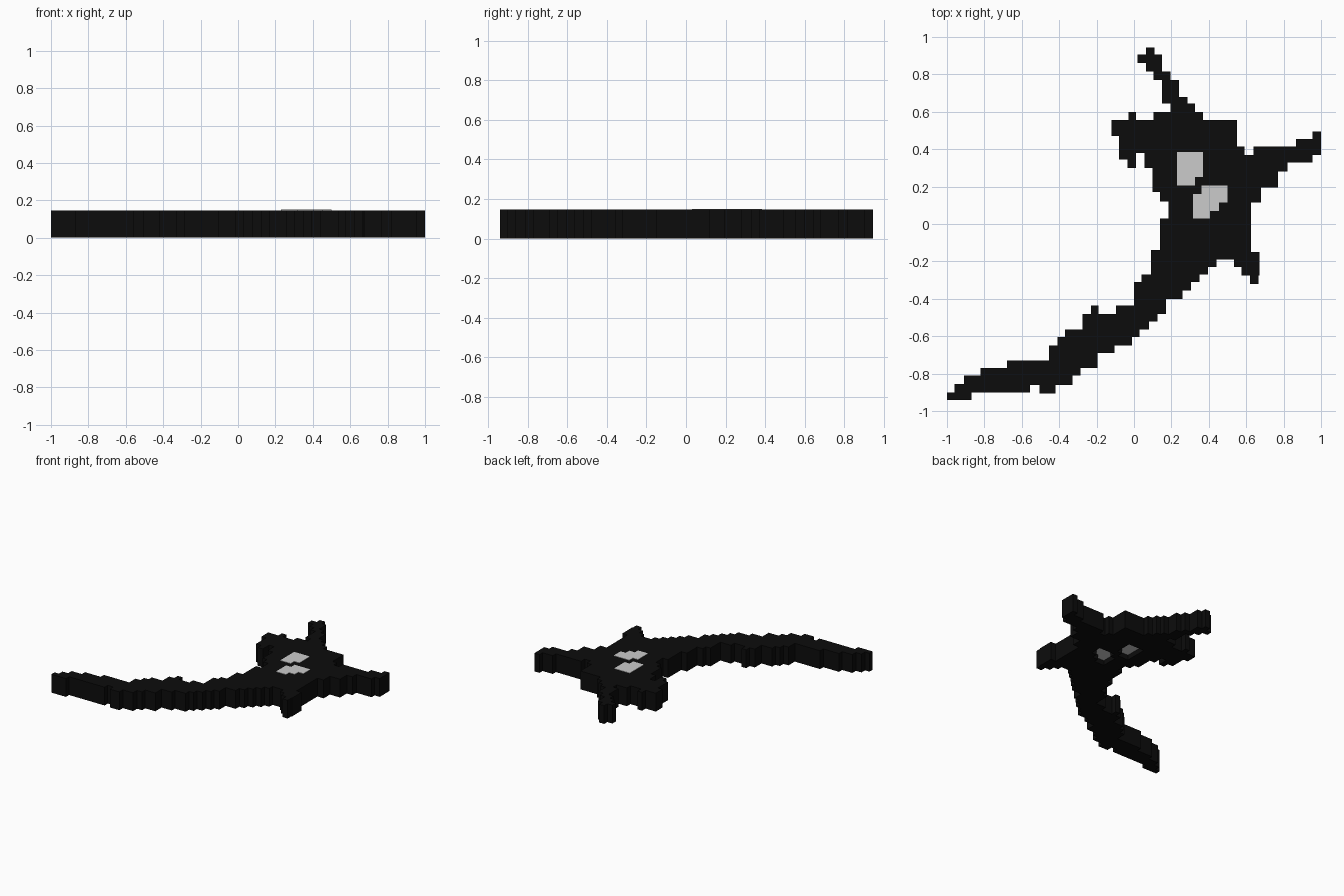
import bpy
import bmesh

cube = bpy.data.objects.get("Cube")
if cube:
    bpy.data.objects.remove(cube, do_unlink=True)

BODY_TOP = 0.147
EYE_TOP = 0.15
EYE_RECESS = 0.04


def make_material(name, value):
    mat = bpy.data.materials.new(name)
    mat.use_nodes = True
    color = (value, value, value, 1.0)
    mat.diffuse_color = color
    shader = mat.node_tree.nodes["Principled BSDF"]
    shader.inputs["Base Color"].default_value = color
    shader.inputs["Roughness"].default_value = 0.8
    return mat


def stepped_outline(top, rows):
    """Outline of stacked rows, in hundredths: each is (bottom, left, right)."""
    left_side, right_side = [], []
    for bottom, left, right in rows:
        left_side += [(left, top), (left, bottom)]
        right_side += [(right, top), (right, bottom)]
        top = bottom
    loop = left_side + right_side[::-1]
    # Drop repeated points and points in the middle of straight runs
    clean = []
    for i, p in enumerate(loop):
        a, b = loop[i - 1], loop[(i + 1) % len(loop)]
        straight = any(a[k] == p[k] == b[k] for k in (0, 1))
        if p != a and not straight:
            clean.append((p[0] / 100, p[1] / 100))
    return clean


def make_slab(name, top, rows, mat, low=0.0, high=BODY_TOP):
    """Extrude a stepped outline between two heights."""
    bm = bmesh.new()
    face = bm.faces.new([bm.verts.new((x, y, low)) for x, y in stepped_outline(top, rows)])
    result = bmesh.ops.extrude_face_region(bm, geom=[face])
    lifted = [v for v in result["geom"] if isinstance(v, bmesh.types.BMVert)]
    bmesh.ops.translate(bm, verts=lifted, vec=(0, 0, high - low))
    bmesh.ops.recalc_face_normals(bm, faces=bm.faces)
    mesh = bpy.data.meshes.new(name)
    bm.to_mesh(mesh)
    bm.free()
    mesh.materials.append(mat)
    obj = bpy.data.objects.new(name, mesh)
    bpy.context.collection.objects.link(obj)
    return obj


def cut(target, cutter):
    """Cut one slab out of another and discard the cutter."""
    mod = target.modifiers.new("cut", "BOOLEAN")
    mod.operation = "DIFFERENCE"
    mod.solver = "EXACT"
    mod.object = cutter
    bpy.context.view_layer.objects.active = target
    bpy.ops.object.modifier_apply(modifier=mod.name)
    bpy.data.objects.remove(cutter, do_unlink=True)


black = make_material("black", 0.0037)
pale = make_material("pale grey", 0.6)

# Thin horn at the back
make_slab("horn", 94.5, [
    (90.5, 6.5, 11), (86, 2, 15), (81.5, 6.5, 15), (77, 10.5, 19.5),
    (68, 15, 24), (64.5, 15, 28.5), (60, 19.5, 32.5)], black)

# Head and torso
body = make_slab("body", 60, [
    (55.5, 10.5, 37), (41.5, 5.5, 55), (30, 5.5, 59), (17, 10, 59),
    (12, 14, 62.5), (3, 18.5, 62.5), (-14, 14, 62.5), (-19, 9, 62.5),
    (-23, 9, 44), (-27, 9, 39.5)], black)

# Right hand with its fingers
make_slab("right_hand", 55.5, [(47, -12, 6), (38, -8, 6)], black)
make_slab("right_thumb", 60, [(55.5, -3, 1)], black)
make_slab("right_finger", 38, [(34.5, -8, 1), (30, -3.5, 1)], black)

# Left arm
make_slab("left_arm", 49.5, [
    (45.5, 95.5, 100), (41.5, 86.5, 100), (37, 64, 100), (33, 59, 95.5),
    (28, 59, 82), (19.5, 59, 77), (11.5, 59, 68)], black)

# Left foot
make_slab("left_foot", -15, [
    (-19, 53.5, 67), (-23, 53.5, 67), (-27.5, 57.5, 67), (-32, 62, 66.5)], black)

# Long tail sweeping to the front
make_slab("tail", -27, [
    (-31, 4, 35), (-35.5, 0, 30.5), (-40, 0, 26), (-43.5, 0, 17),
    (-48, -9.5, 17), (-52, -27.5, 12.5), (-56.5, -27.5, 8), (-60.5, -37, 3),
    (-65, -41, -1), (-69, -45.5, -10.5), (-73, -45.5, -19.5),
    (-77, -68, -19.5), (-81, -82, -28.5), (-86, -91, -33)], black)
make_slab("tail_tip", -85.5, [
    (-90, -96, -55.5), (-94, -100, -87)], black)
make_slab("tail_spike", -43.5, [(-48, -23, -19)], black)
make_slab("tail_notch", -86, [(-90.5, -50.5, -42)], black)

# Eyes set through the body: slightly proud on top, recessed underneath
eyes = {
    "right_eye": (38.5, [(25, 23, 37), (20.5, 23, 32.5)]),
    "left_eye": (20.5, [(16, 36, 50), (11.5, 31.5, 50), (7, 31.5, 45.5), (3, 31.5, 40.5)]),
}
for name, (top, rows) in eyes.items():
    cut(body, make_slab("cutter", top, rows, black, -0.1, 0.3))
    make_slab(name, top, rows, pale, EYE_RECESS, EYE_TOP)
